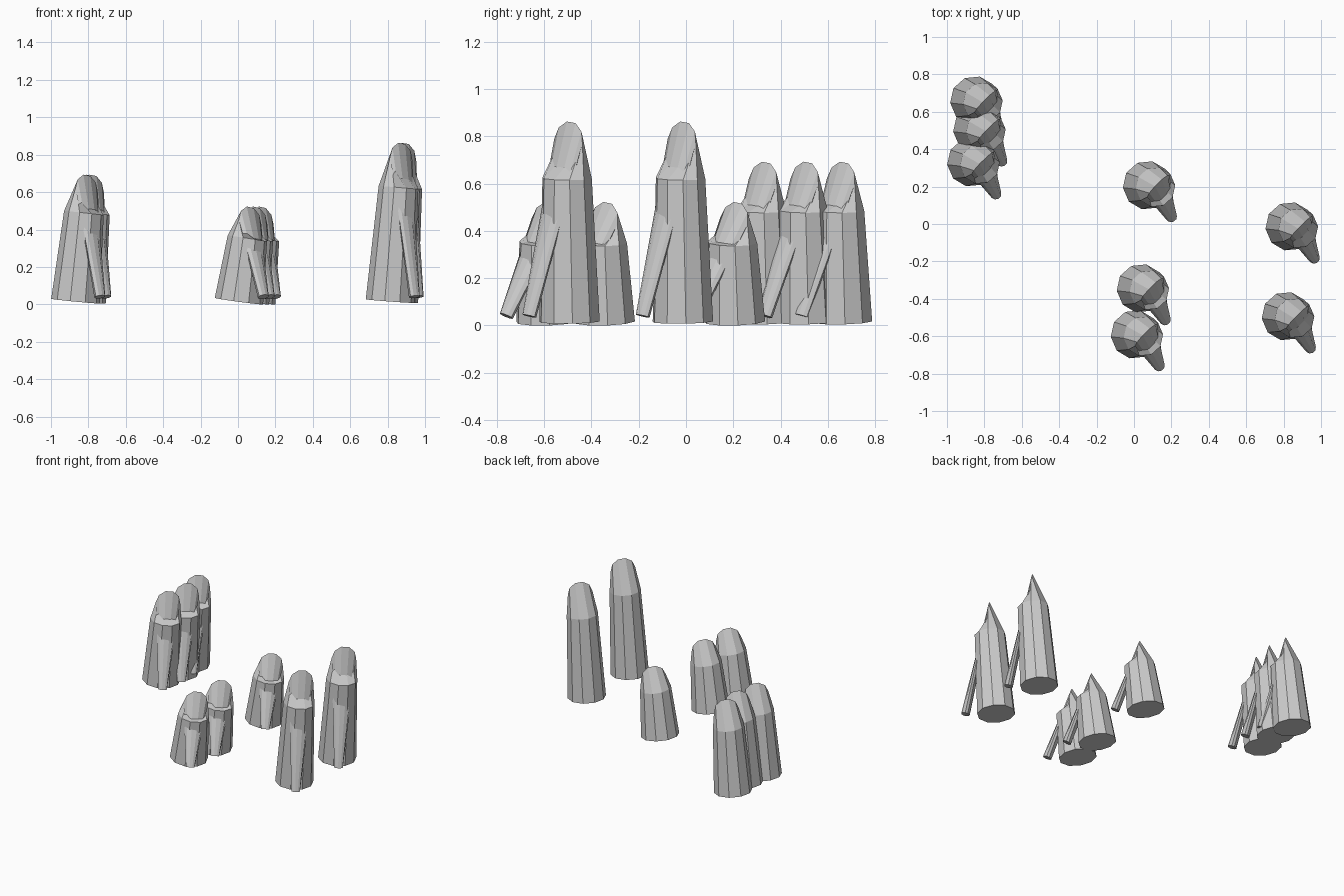
import bpy

if "Cube" in bpy.data.objects:
    bpy.data.objects.remove(bpy.data.objects["Cube"])

# Each stalk is a ten-sided tapered tube: thick trunk, folded over at the top, thin leg back down
def stalk(name, x, y, height):
    cu = bpy.data.curves.new(name + "_path", 'CURVE')
    cu.dimensions = '3D'
    cu.fill_mode = 'FULL'
    cu.bevel_depth = 1.0
    cu.bevel_resolution = 3
    cu.use_fill_caps = True
    path = [  # offset x, offset y, z, radius
        (0.0, 0.0, 0.017, 0.131),
        (0.045, -0.01, 0.8 * height, 0.107),
        (0.06, -0.005, height, 0.085),
        (0.13, -0.17, 0.04, 0.03),
    ]
    sp = cu.splines.new('POLY')
    sp.points.add(len(path) - 1)
    for p, (dx, dy, z, r) in zip(sp.points, path):
        p.co = (x + dx, y + dy, z, 1)
        p.radius = r
    tmp = bpy.data.objects.new(name + "_path", cu)
    bpy.context.collection.objects.link(tmp)
    deps = bpy.context.evaluated_depsgraph_get()
    mesh = bpy.data.meshes.new_from_object(tmp.evaluated_get(deps))
    bpy.data.objects.remove(tmp)
    for f in mesh.polygons:
        f.use_smooth = False
    ob = bpy.data.objects.new(name, mesh)
    bpy.context.collection.objects.link(ob)


# Three clusters, each with its own height
clusters = {
    "tall_stalk": (0.78, [(0.833, -0.013), (0.813, -0.493)]),
    "medium_stalk": (0.61, [(-0.853, 0.66), (-0.837, 0.506), (-0.869, 0.33)]),
    "short_stalk": (0.44, [(0.07, 0.207), (0.037, -0.344), (0.005, -0.59)]),
}
for name, (height, spots) in clusters.items():
    for i, (x, y) in enumerate(spots, 1):
        stalk(f"{name}_{i}", x, y, height)
